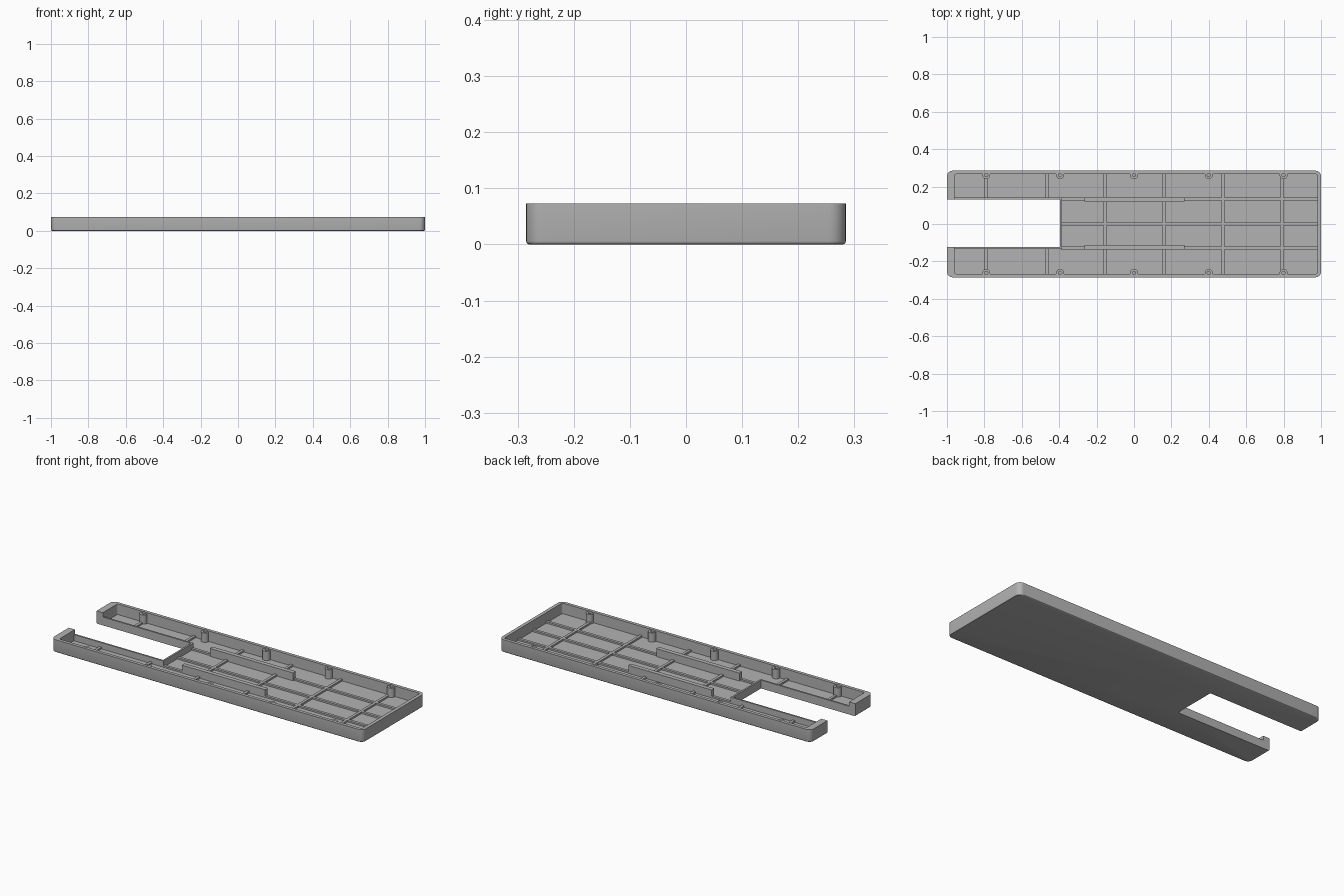
import bpy, bmesh

if "Cube" in bpy.data.objects:
    bpy.data.objects.remove(bpy.data.objects["Cube"], do_unlink=True)

grey = bpy.data.materials.new("matte grey")
grey.use_nodes = True
colour = (0.45, 0.45, 0.45, 1)
grey.diffuse_color = colour
grey.node_tree.nodes["Principled BSDF"].inputs["Base Color"].default_value = colour

HEIGHT, FLOOR, RIB, LOW_WALL = 0.073, 0.012, 0.022, 0.048
HALF_W = 0.285
SLOT_X, SLOT_Y0, SLOT_Y1 = -0.395, -0.123, 0.132
WALL = 0.01


def finish(bm, name):
    mesh = bpy.data.meshes.new(name)
    bm.to_mesh(mesh)
    bm.free()
    mesh.materials.append(grey)
    obj = bpy.data.objects.new(name, mesh)
    bpy.context.collection.objects.link(obj)
    return obj


def box(name, x, y, z, corner=0, bottom=0):
    """Box from (min, max) ranges, with rounded upright corners and bottom edge."""
    bm = bmesh.new()
    bmesh.ops.create_cube(bm, size=1)
    for v in bm.verts:
        v.co = [r[0] if c < 0 else r[1] for r, c in zip((x, y, z), v.co)]
    if corner:
        upright = [e for e in bm.edges if abs(e.verts[0].co.z - e.verts[1].co.z) > 0.001]
        bmesh.ops.bevel(bm, geom=upright, offset=corner, segments=6, profile=0.5, affect='EDGES')
    if bottom:
        rim = [e for e in bm.edges if all(abs(v.co.z - z[0]) < 1e-5 for v in e.verts)]
        bmesh.ops.bevel(bm, geom=rim, offset=bottom, segments=3, profile=0.5, affect='EDGES')
    return finish(bm, name)


def cylinder(name, x, y, z, radius):
    bm = bmesh.new()
    bmesh.ops.create_cone(bm, cap_ends=True, segments=24, radius1=radius, radius2=radius,
                          depth=z[1] - z[0])
    bmesh.ops.translate(bm, verts=bm.verts, vec=(x, y, (z[0] + z[1]) / 2))
    return finish(bm, name)


def combine(target, tool, operation):
    mod = target.modifiers.new("join", 'BOOLEAN')
    mod.operation, mod.solver, mod.object = operation, 'EXACT', tool
    bpy.context.view_layer.objects.active = target
    bpy.ops.object.modifier_apply(modifier=mod.name)
    bpy.data.objects.remove(tool, do_unlink=True)


# Outer tray with an open slot at one end
tray = box("tray", (-1, 1), (-HALF_W, HALF_W), (0, HEIGHT), 0.03, 0.006)
combine(tray, box("slot_cutter", (-1.1, SLOT_X), (SLOT_Y0, SLOT_Y1), (-0.1, 0.2)), 'DIFFERENCE')

# Hollow interior, leaving walls around the slot
cavity = box("cavity_cutter", (-0.96, 0.98), (-0.266, 0.266), (FLOOR, 0.2), 0.008)
combine(cavity, box("slot_wall_keep", (-1.2, SLOT_X + WALL),
                    (SLOT_Y0 - WALL, SLOT_Y1 + WALL), (-0.1, 0.3)), 'DIFFERENCE')
combine(tray, cavity, 'DIFFERENCE')

# Slot walls stand lower than the rim
combine(tray, box("low_wall_cutter", (-0.96, SLOT_X + 0.03), (-0.15, 0.15),
                  (LOW_WALL, 0.2)), 'DIFFERENCE')

# Screw bosses along both long walls
for x in (-0.79, -0.395, 0, 0.4, 0.8):
    for side in (-1, 1):
        y = side * 0.262
        combine(tray, cylinder("boss", x, y, (0.008, 0.066), 0.0215), 'UNION')
        combine(tray, cylinder("boss_hole", x, y, (0.025, 0.2), 0.009), 'DIFFERENCE')

# Cross ribs on the floor, split by the slot on the arms
for i, x in enumerate((-0.79, -0.465, -0.155, 0.16, 0.475, 0.79)):
    span = (x - 0.008, x + 0.008)
    z = (FLOOR - 0.004, RIB)
    if x < SLOT_X:
        box(f"cross_rib_{i}_right", span, (-0.27, SLOT_Y0 - 0.005), z)
        box(f"cross_rib_{i}_left", span, (SLOT_Y1 + 0.005, 0.27), z)
    else:
        box(f"cross_rib_{i}", span, (-0.27, 0.27), z)

# Long ribs and the taller guide walls on the outer two
for name, y in (("right", -0.127), ("middle", 0), ("left", 0.134)):
    box(f"long_rib_{name}", (SLOT_X + 0.005, 0.985), (y - 0.008, y + 0.008),
        (FLOOR - 0.004, RIB - 0.0005))
    if name != "middle":
        inner = y - 0.003 if y > 0 else y + 0.003
        box(f"guide_wall_{name}", (-0.265, 0.27), (inner - 0.0125, inner + 0.0125),
            (FLOOR - 0.004, 0.058), 0.004)

# Smooth the rounded corners, keep edges crisp
bpy.ops.object.select_all(action='DESELECT')
for obj in bpy.context.scene.objects:
    if obj.type == 'MESH':
        obj.select_set(True)
bpy.context.view_layer.objects.active = tray
bpy.ops.object.shade_smooth_by_angle()
